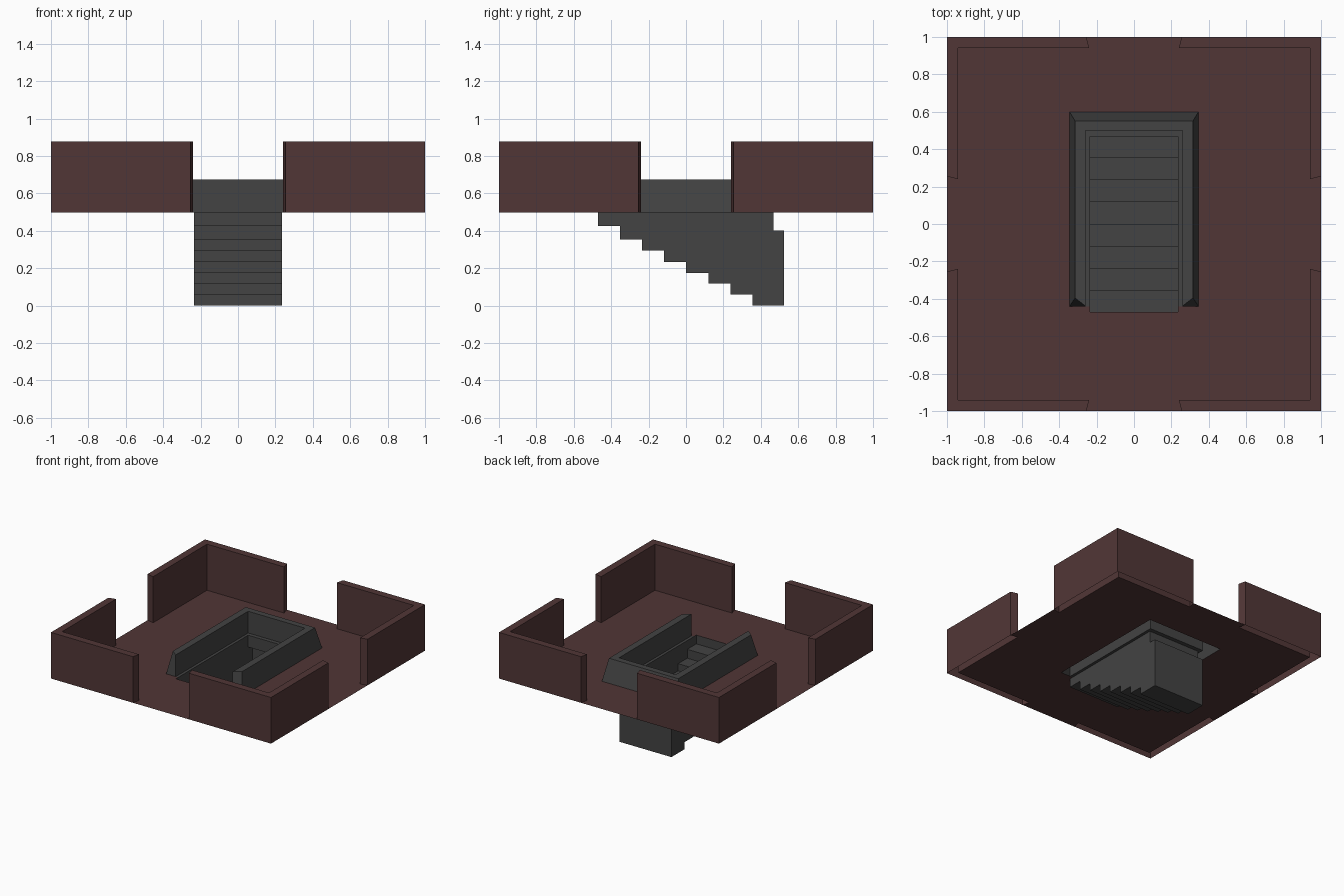
import bpy, bmesh

if "Cube" in bpy.data.objects:
    bpy.data.objects.remove(bpy.data.objects["Cube"])

ZF, ZT, ZC = 0.497, 0.876, 0.675      # floor, wall top, curb top


def material(name, rgb):
    m = bpy.data.materials.new(name)
    m.diffuse_color = (*rgb, 1)
    m.use_nodes = True
    m.node_tree.nodes["Principled BSDF"].inputs["Base Color"].default_value = m.diffuse_color
    return m


maroon = material("dark maroon", (0.083, 0.037, 0.037))
grey = material("dark grey", (0.056, 0.056, 0.056))


def finish(name, bm, mat, fix=True):
    if fix:
        bmesh.ops.recalc_face_normals(bm, faces=bm.faces)
    me = bpy.data.meshes.new(name)
    bm.to_mesh(me)
    bm.free()
    me.materials.append(mat)
    bpy.context.collection.objects.link(bpy.data.objects.new(name, me))


# corner walls: L footprints with flared doorway ends, open underneath
corner = [(1, 0.255), (1, 1), (0.255, 1), (0.24, 0.94), (0.94, 0.94), (0.94, 0.24)]
signs = [(1, 1, "back_right"), (-1, 1, "back_left"),
         (-1, -1, "front_left"), (1, -1, "front_right")]
for sx, sy, label in signs:
    bm = bmesh.new()
    lo = [bm.verts.new((x * sx, y * sy, ZF)) for x, y in corner]
    hi = [bm.verts.new((x * sx, y * sy, ZT)) for x, y in corner]
    bm.faces.new(hi)
    for i in range(len(corner)):
        j = (i + 1) % len(corner)
        bm.faces.new((lo[i], lo[j], hi[j], hi[i]))
    finish("corner_wall_" + label, bm, maroon)

# floor sheet: fits inside the walls, reaches through doorways, has a stair opening
inner = [corner[0], corner[5], corner[4], corner[3], corner[2]]
outline = []
for sx, sy, _ in signs:
    pts = [(x * sx, y * sy) for x, y in inner]
    outline += pts if sx * sy > 0 else pts[::-1]
half = [(0.235, -0.47), (0.235, -0.44), (0.345, -0.44), (0.345, 0.6)]
opening = half + [(-x, y) for x, y in half[::-1]]
bm = bmesh.new()
for loop in (outline, opening):
    vs = [bm.verts.new((x, y, ZF)) for x, y in loop]
    for i in range(len(vs)):
        bm.edges.new((vs[i - 1], vs[i]))
bmesh.ops.triangle_fill(bm, edges=bm.edges, use_beauty=True, normal=(0, 0, 1))
for f in bm.faces:
    f.normal_update()
    if f.normal.z < 0:
        f.normal_flip()
finish("floor", bm, maroon, fix=False)

# curb around the stairs: section (half width, front y, back y, z) swept round three sides
section = [(0.345, -0.44, 0.6, ZF), (0.315, -0.395, 0.55, ZC),
           (0.258, -0.44, 0.5, ZC), (0.258, -0.44, 0.5, ZF), (0.235, -0.44, 0.467, ZF)]
bm = bmesh.new()
rows = [[bm.verts.new(p) for p in ((w, f, z), (w, b, z), (-w, b, z), (-w, f, z))]
        for w, f, b, z in section]
for a, b in zip(rows, rows[1:]):
    for i in range(3):
        bm.faces.new((a[i], a[i + 1], b[i + 1], b[i]))
for end in (0, 3):
    bm.faces.new([r[end] for r in rows[:4]])
finish("stair_curb", bm, grey)

# stairwell: stepped side profile stretched across the width, open at the top
levels = [0.425, 0.352, 0.293, 0.232, 0.175, 0.117, 0.058, 0]
profile = [(-0.47, ZF)]
for i, z in enumerate(levels):
    y = -0.47 + 0.1178 * i
    profile += [(y, z), (y + 0.1178 if i < 7 else 0.525, z)]
profile += [(0.525, 0.4), (0.467, 0.4), (0.467, ZF)]
bm = bmesh.new()
left = [bm.verts.new((-0.235, y, z)) for y, z in profile]
right = [bm.verts.new((0.235, y, z)) for y, z in profile]
for i in range(len(profile) - 1):
    bm.faces.new((left[i], left[i + 1], right[i + 1], right[i]))
bm.faces.new(left)
bm.faces.new(right[::-1])
finish("stairwell", bm, grey)
